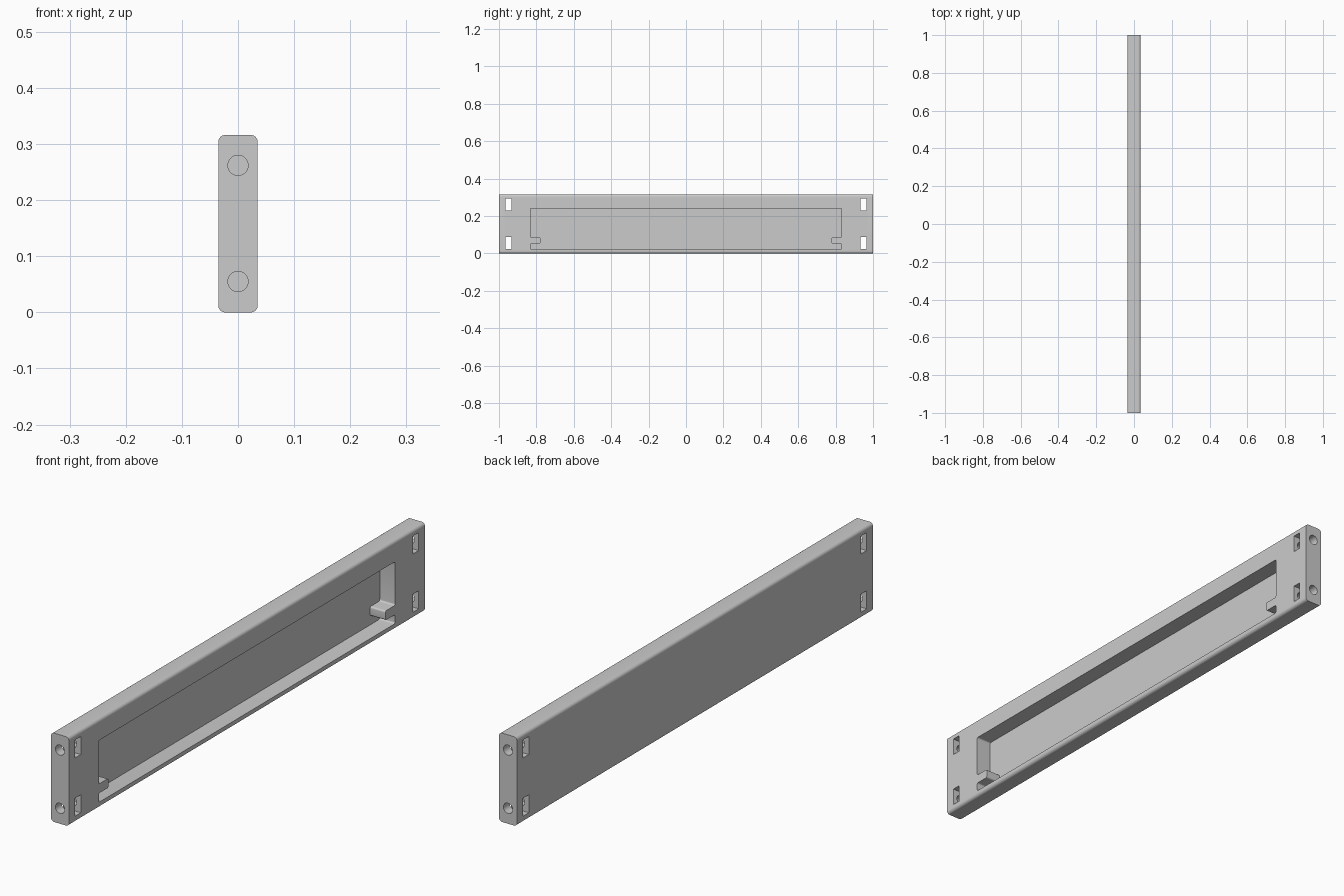
import bpy
import bmesh
import math
from mathutils import Matrix, Vector

if "Cube" in bpy.data.objects:
    bpy.data.objects.remove(bpy.data.objects["Cube"], do_unlink=True)

THICK, LENGTH, HEIGHT = 0.07, 2.0, 0.316
EDGE_RADIUS = 0.012
FLOOR = 0.01

grey = bpy.data.materials.new("plain grey")
grey.use_nodes = True
grey.diffuse_color = (0.6, 0.6, 0.6, 1)
grey.node_tree.nodes["Principled BSDF"].inputs["Base Color"].default_value = (0.6, 0.6, 0.6, 1)


def to_object(name, bm):
    bmesh.ops.recalc_face_normals(bm, faces=bm.faces)
    mesh = bpy.data.meshes.new(name)
    bm.to_mesh(mesh)
    bm.free()
    mesh.materials.append(grey)
    obj = bpy.data.objects.new(name, mesh)
    bpy.context.collection.objects.link(obj)
    return obj


def box(name, low, high, radius=0, axis=0):
    """Box between two corners, with the edges along one axis rounded."""
    low, high = Vector(low), Vector(high)
    bm = bmesh.new()
    bmesh.ops.create_cube(bm, size=1)
    for v in bm.verts:
        v.co = (low + high) / 2 + v.co * (high - low)
    if radius:
        round_edges(bm, axis, radius)
    return to_object(name, bm)


def round_edges(bm, axis, radius):
    edges = [e for e in bm.edges
             if abs((e.verts[0].co - e.verts[1].co).normalized()[axis]) > 0.99]
    bmesh.ops.bevel(bm, geom=edges, offset=radius, segments=6, profile=0.5, affect='EDGES')


def prism_x(name, outline, x0, x1, radius):
    """Outline in y and z, extruded along x with rounded corners."""
    bm = bmesh.new()
    face = bm.faces.new([bm.verts.new((x0, y, z)) for y, z in outline])
    grown = bmesh.ops.extrude_face_region(bm, geom=[face])
    for v in grown["geom"]:
        if isinstance(v, bmesh.types.BMVert):
            v.co.x = x1
    bmesh.ops.recalc_face_normals(bm, faces=bm.faces)
    round_edges(bm, 0, radius)
    return to_object(name, bm)


def cylinder_y(name, y, z, radius, length):
    bm = bmesh.new()
    bmesh.ops.create_cone(bm, cap_ends=True, segments=40, radius1=radius,
                          radius2=radius, depth=length)
    bm.transform(Matrix.Translation((0, y, z)) @ Matrix.Rotation(math.pi / 2, 4, 'X'))
    return to_object(name, bm)


def cut(target, cutter):
    cutter.hide_render = True
    mod = target.modifiers.new("cut", 'BOOLEAN')
    mod.operation = 'DIFFERENCE'
    mod.solver = 'EXACT'
    mod.object = cutter
    bpy.context.view_layer.objects.active = target
    bpy.ops.object.modifier_apply(modifier=mod.name)
    bpy.data.objects.remove(cutter, do_unlink=True)


# Long panel with rounded lengthwise edges
panel = box("panel", (-THICK / 2, -LENGTH / 2, 0), (THICK / 2, LENGTH / 2, HEIGHT),
            EDGE_RADIUS, axis=1)

# Deep pocket, with a small tab reaching in from each end
half = [(0.832, 0.021), (0.832, 0.053), (0.778, 0.053),
        (0.778, 0.086), (0.832, 0.086), (0.832, 0.241)]
outline = half + [(-y, z) for y, z in reversed(half)]
cut(panel, prism_x("pocket_cutter", outline, -THICK / 2 + FLOOR, THICK, 0.006))

# Nut slots through the panel and bolt holes in from each end
for side in (-1, 1):
    for z in (0.055, 0.262):
        y0, y1 = sorted((side * 0.933, side * 0.965))
        cut(panel, box("slot_cutter", (-0.1, y0, z - 0.032), (0.1, y1, z + 0.032)))
        cut(panel, cylinder_y("hole_cutter", side * 0.97, z, 0.018, 0.14))

# Smooth the rounded edges and keep the corners crisp
bpy.ops.object.select_all(action='DESELECT')
panel.select_set(True)
bpy.context.view_layer.objects.active = panel
bpy.ops.object.shade_smooth_by_angle(angle=math.radians(30))
